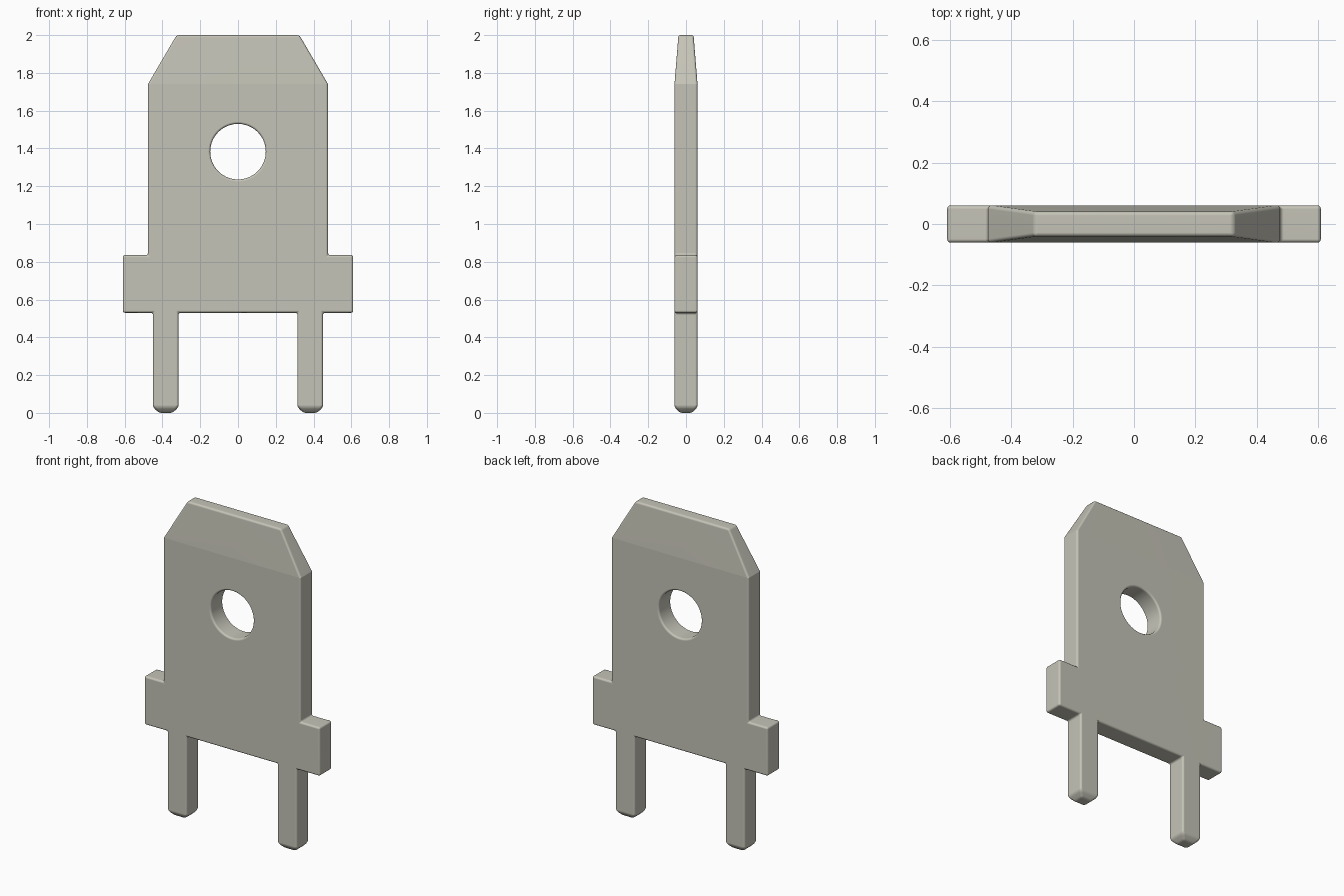
import bpy, bmesh, math

cube = bpy.data.objects.get("Cube")
if cube:
    bpy.data.objects.remove(cube, do_unlink=True)

# Tinned metal material
metal = bpy.data.materials.new("warm grey metal")
metal.use_nodes = True
colour = (0.56, 0.55, 0.475, 1.0)
metal.diffuse_color = colour
metal.node_tree.nodes["Principled BSDF"].inputs["Base Color"].default_value = colour

TAPER_Z, TIP_Z, TOP_Z = 1.74, 0.03, 2.0
HOLE_Z, HOLE_R, HOLE_STEPS = 1.383, 0.147, 32


def half_thickness(z):
    """Constant thickness, thinner at the top edge and the pin tips."""
    return {0.0: 0.032, TOP_Z: 0.04}.get(z, 0.061)


# Right-hand half of the profile in (x, z), counter-clockwise from the front
hole = []
for i in range(HOLE_STEPS + 1):
    a = math.pi / 2 - math.pi * i / HOLE_STEPS
    hole.append((abs(round(HOLE_R * math.cos(a), 5)), round(HOLE_Z + HOLE_R * math.sin(a), 5)))

body = [(0, 0.53), (0.315, 0.53), (0.315, TIP_Z), (0.45, TIP_Z), (0.45, 0.53),
        (0.61, 0.53), (0.61, 0.835), (0.477, 0.835), (0.477, TAPER_Z), (0, TAPER_Z)] + hole
pin_tip = [(0.347, 0.0), (0.418, 0.0), (0.45, TIP_Z), (0.315, TIP_Z)]
tapered_head = [(0, TAPER_Z), (0.477, TAPER_Z), (0.325, TOP_Z), (0, TOP_Z)]

# Front and back faces, joined by side walls along the outer boundary
bm = bmesh.new()
verts = {}


def vert(p, side):
    key = (p, side)
    if key not in verts:
        verts[key] = bm.verts.new((p[0], side * half_thickness(p[1]), p[1]))
    return verts[key]


edges = set()
for poly in (body, pin_tip, tapered_head):
    bm.faces.new([vert(p, -1) for p in poly])
    bm.faces.new([vert(p, 1) for p in reversed(poly)])
    edges.update(zip(poly, poly[1:] + poly[:1]))
for a, b in sorted(edges):
    if (b, a) not in edges and not (a[0] == 0 and b[0] == 0):
        bm.faces.new([vert(b, -1), vert(a, -1), vert(a, 1), vert(b, 1)])

# Smooth shading with a crisp crease where the taper starts
for f in bm.faces:
    f.smooth = True
for e in bm.edges:
    if all(abs(v.co.z - TAPER_Z) < 1e-4 for v in e.verts):
        e.smooth = False

mesh = bpy.data.meshes.new("blade_terminal")
bm.to_mesh(mesh)
bm.free()
mesh.materials.append(metal)
blade = bpy.data.objects.new("blade_terminal", mesh)
bpy.context.collection.objects.link(blade)

# Mirror the half, round the edges, keep the broad faces flat
mirror = blade.modifiers.new("mirror", 'MIRROR')
mirror.use_clip = True
bevel = blade.modifiers.new("rounded_edges", 'BEVEL')
bevel.width = 0.012
bevel.segments = 3
bevel.limit_method = 'ANGLE'
bevel.angle_limit = math.radians(35)
normals = blade.modifiers.new("flat_normals", 'WEIGHTED_NORMAL')
normals.keep_sharp = True
